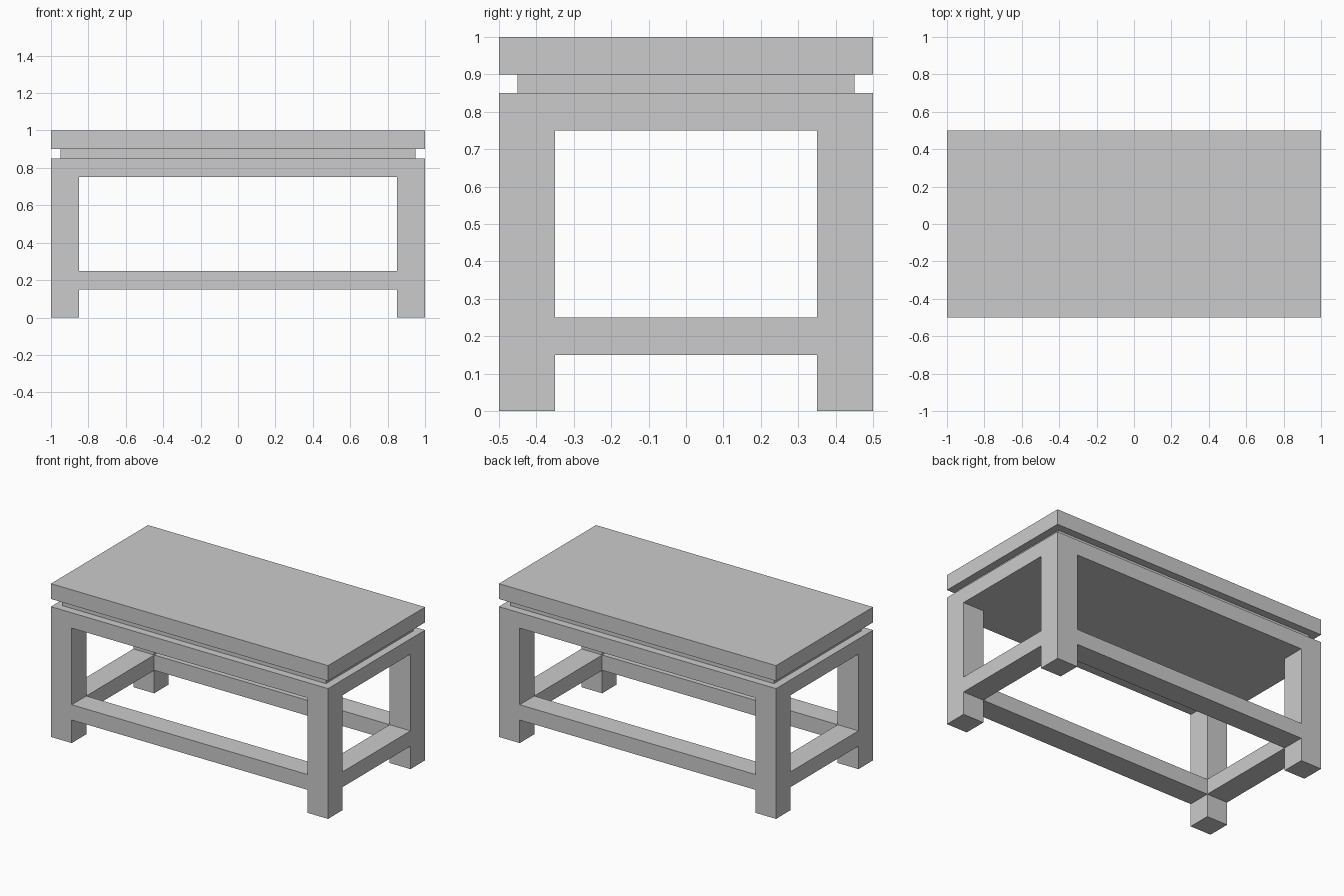
import bpy

if "Cube" in bpy.data.objects:
    bpy.data.objects.remove(bpy.data.objects["Cube"])

LENGTH, DEPTH, LEG = 2.0, 1.0, 0.15


def box(name, size, center_xy, z0):
    """Box of given size, standing on height z0."""
    x, y = center_xy
    bpy.ops.mesh.primitive_cube_add(size=1, location=(x, y, z0 + size[2] / 2))
    ob = bpy.context.object
    ob.name = ob.data.name = name
    ob.scale = size
    bpy.ops.object.transform_apply(location=False, rotation=False, scale=True)
    return ob


# Table top, recessed neck and solid apron slab
box("table_top", (LENGTH, DEPTH, 0.10), (0, 0), 0.90)
box("recessed_neck", (LENGTH - 0.10, DEPTH - 0.10, 0.05), (0, 0), 0.85)
box("apron_slab", (LENGTH, DEPTH, 0.10), (0, 0), 0.75)

leg_x = (LENGTH - LEG) / 2
leg_y = (DEPTH - LEG) / 2

# Four square legs
for sy, depth_name in ((-1, "front"), (1, "back")):
    for sx, side_name in ((-1, "left"), (1, "right")):
        box(f"{depth_name}_{side_name}_leg", (LEG, LEG, 0.75),
            (sx * leg_x, sy * leg_y), 0)

# Long stretchers, flush with the legs
for sy, name in ((-1, "front"), (1, "back")):
    box(f"{name}_stretcher", (LENGTH - 2 * LEG, LEG, 0.10), (0, sy * leg_y), 0.15)

# Short stretchers, flush with the legs
for sx, name in ((-1, "left"), (1, "right")):
    box(f"{name}_stretcher", (LEG, DEPTH - 2 * LEG, 0.10), (sx * leg_x, 0), 0.15)
